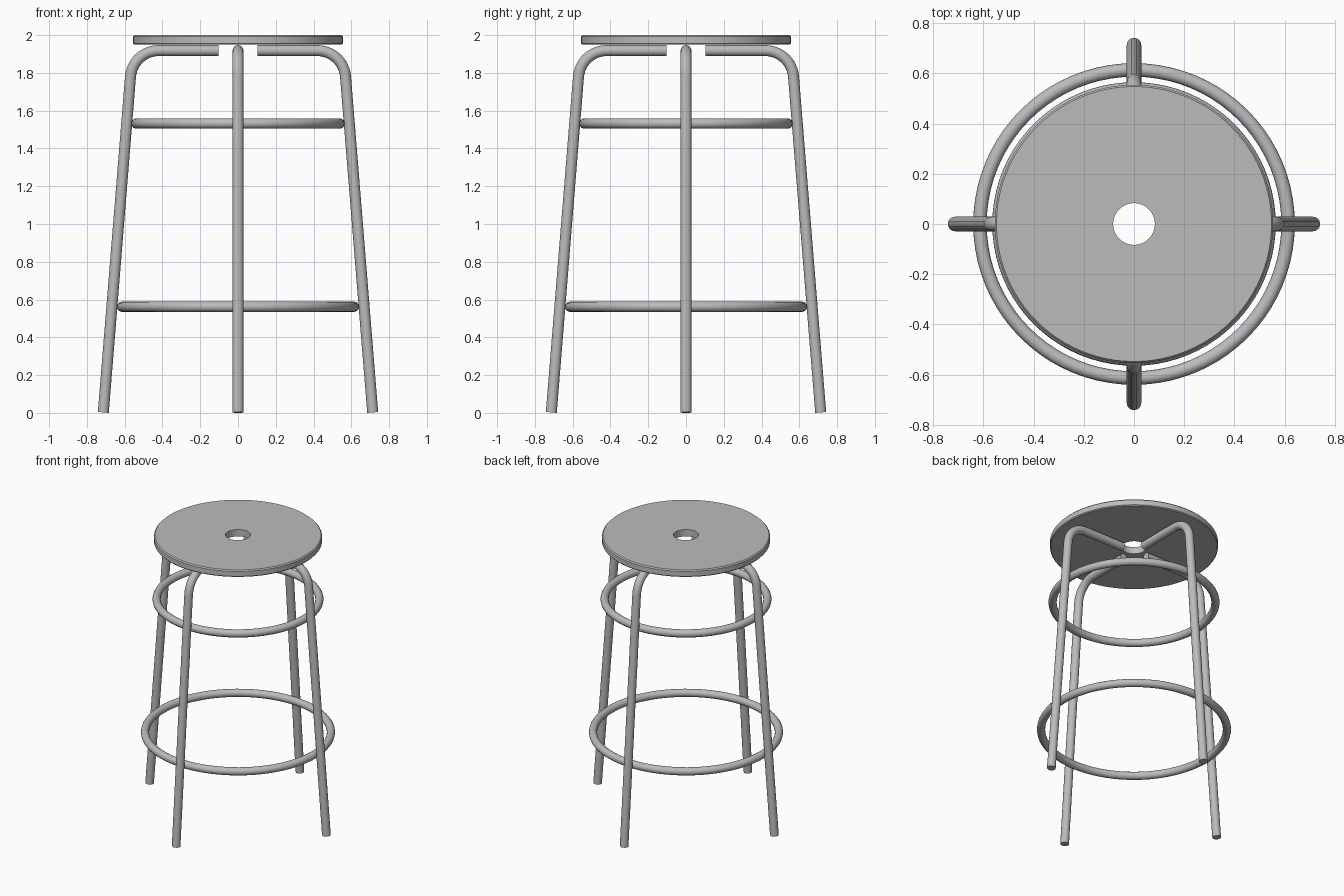
import bpy, bmesh, math
from mathutils import Vector

if "Cube" in bpy.data.objects:
    bpy.data.objects.remove(bpy.data.objects["Cube"])

grey = bpy.data.materials.new("brushed grey metal")
grey.diffuse_color = (0.5, 0.5, 0.5, 1)
grey.use_nodes = True
grey.node_tree.nodes["Principled BSDF"].inputs["Base Color"].default_value = grey.diffuse_color


def finish(ob):
    # material, selection and smooth shading with sharp edges
    ob.data.materials.clear()
    ob.data.materials.append(grey)
    bpy.ops.object.select_all(action='DESELECT')
    ob.select_set(True)
    bpy.context.view_layer.objects.active = ob
    bpy.ops.object.shade_smooth_by_angle(angle=math.radians(35))


def lathe(name, profile, steps):
    # revolve a closed (radius, z) profile around the z axis
    bm = bmesh.new()
    rings = []
    for i in range(steps):
        a = 2 * math.pi * i / steps
        rings.append([bm.verts.new((r * math.cos(a), r * math.sin(a), z)) for r, z in profile])
    n = len(profile)
    for i in range(steps):
        p, q = rings[i], rings[(i + 1) % steps]
        for j in range(n):
            k = (j + 1) % n
            bm.faces.new((p[j], q[j], q[k], p[k]))
    bmesh.ops.recalc_face_normals(bm, faces=bm.faces)
    me = bpy.data.meshes.new(name)
    bm.to_mesh(me)
    bm.free()
    ob = bpy.data.objects.new(name, me)
    bpy.context.collection.objects.link(ob)
    finish(ob)
    return ob


def tube_ring(name, radius, z, tube):
    pts = [(radius + tube * math.cos(t * math.pi / 8), z + tube * math.sin(t * math.pi / 8))
           for t in range(16)]
    return lathe(name, pts, 80)


def leg_path():
    # sloping leg, rounded shoulder, horizontal arm under the seat
    foot, arm_end = Vector((0.713, 0.0024)), Vector((0.103, 1.918))
    corner = Vector((0.558, 1.918))
    down = (foot - corner).normalized()
    inward = (arm_end - corner).normalized()
    half = inward.angle(down) / 2
    radius = 0.15
    centre = corner + (down + inward).normalized() * (radius / math.sin(half))
    start = corner + down * (radius / math.tan(half)) - centre
    sweep = math.pi - 2 * half
    a0 = math.atan2(start.y, start.x)
    arc = [centre + radius * Vector((math.cos(a0 + sweep * i / 12), math.sin(a0 + sweep * i / 12)))
           for i in range(13)]
    return [foot] + arc + [arm_end]


def leg(name, angle):
    cu = bpy.data.curves.new(name, 'CURVE')
    cu.dimensions = '3D'
    cu.bevel_depth = 0.029
    cu.bevel_resolution = 6
    cu.use_fill_caps = True
    path = leg_path()
    sp = cu.splines.new('POLY')
    sp.points.add(len(path) - 1)
    for pt, p in zip(sp.points, path):
        pt.co = (p.x * math.cos(angle), p.x * math.sin(angle), p.y, 1)
    ob = bpy.data.objects.new(name, cu)
    bpy.context.collection.objects.link(ob)
    bpy.ops.object.select_all(action='DESELECT')
    ob.select_set(True)
    bpy.context.view_layer.objects.active = ob
    bpy.ops.object.convert(target='MESH')
    finish(bpy.context.view_layer.objects.active)


# Round seat with a centre hole and slightly eased rim
lathe("seat", [(0.083, 1.95), (0.55, 1.95), (0.555, 1.956), (0.555, 1.992),
               (0.548, 2.0), (0.083, 2.0)], 96)

# Four bent tube legs
for i, side in enumerate(("right", "back", "left", "front")):
    leg(side + "_leg", i * math.pi / 2)

# Brace ring and foot rest ring
tube_ring("upper_ring", 0.538, 1.532, 0.027)
tube_ring("foot_rest_ring", 0.614, 0.562, 0.027)
